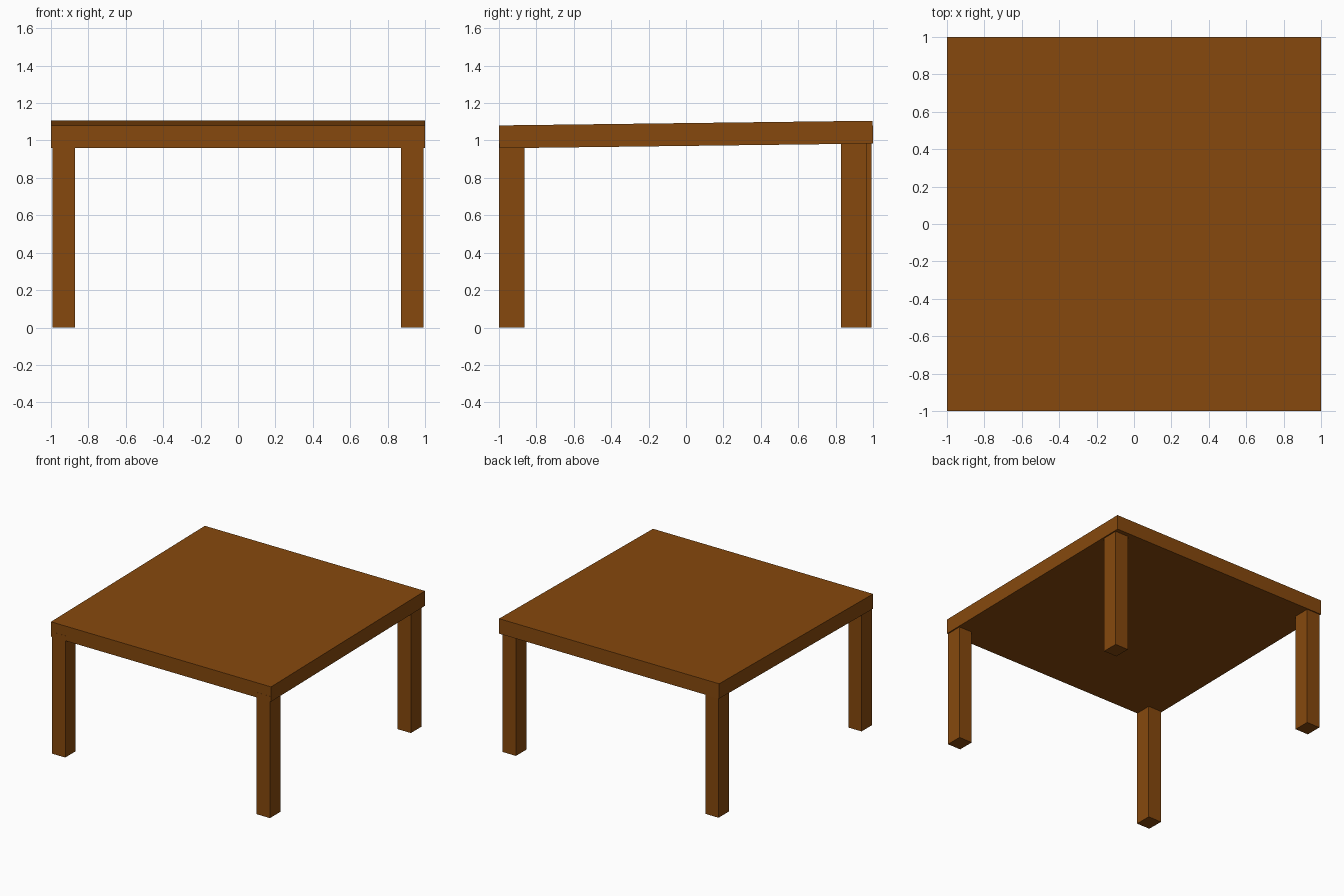
import bpy
import math

if "Cube" in bpy.data.objects:
    bpy.data.objects.remove(bpy.data.objects["Cube"])

wood = bpy.data.materials.new("brown_wood")
wood.diffuse_color = (0.24, 0.066, 0.004, 1)
wood.use_nodes = True
wood.node_tree.nodes["Principled BSDF"].inputs["Base Color"].default_value = wood.diffuse_color


def box(name, center, size, tilt=0.0):
    bpy.ops.mesh.primitive_cube_add(size=1, location=center, rotation=(tilt, 0, 0))
    ob = bpy.context.object
    ob.name = name
    ob.scale = size
    bpy.ops.object.transform_apply(location=False, rotation=True, scale=True)
    ob.data.materials.append(wood)
    return ob


# Table top, slightly higher at the back
box("table_top", (0, 0, 1.032), (2, 1.998, 0.122), math.atan2(0.025, 2))

# Four legs, reaching a little into the top
LEG_W, LEG_D, LEG_H = 0.12, 0.135, 1.0
for name, x, y in (
    ("front_left_leg", -0.93, -0.932),
    ("front_right_leg", 0.93, -0.932),
    ("back_left_leg", -0.93, 0.924),
    ("back_right_leg", 0.93, 0.897),
):
    box(name, (x, y, LEG_H / 2), (LEG_W, LEG_D, LEG_H))
